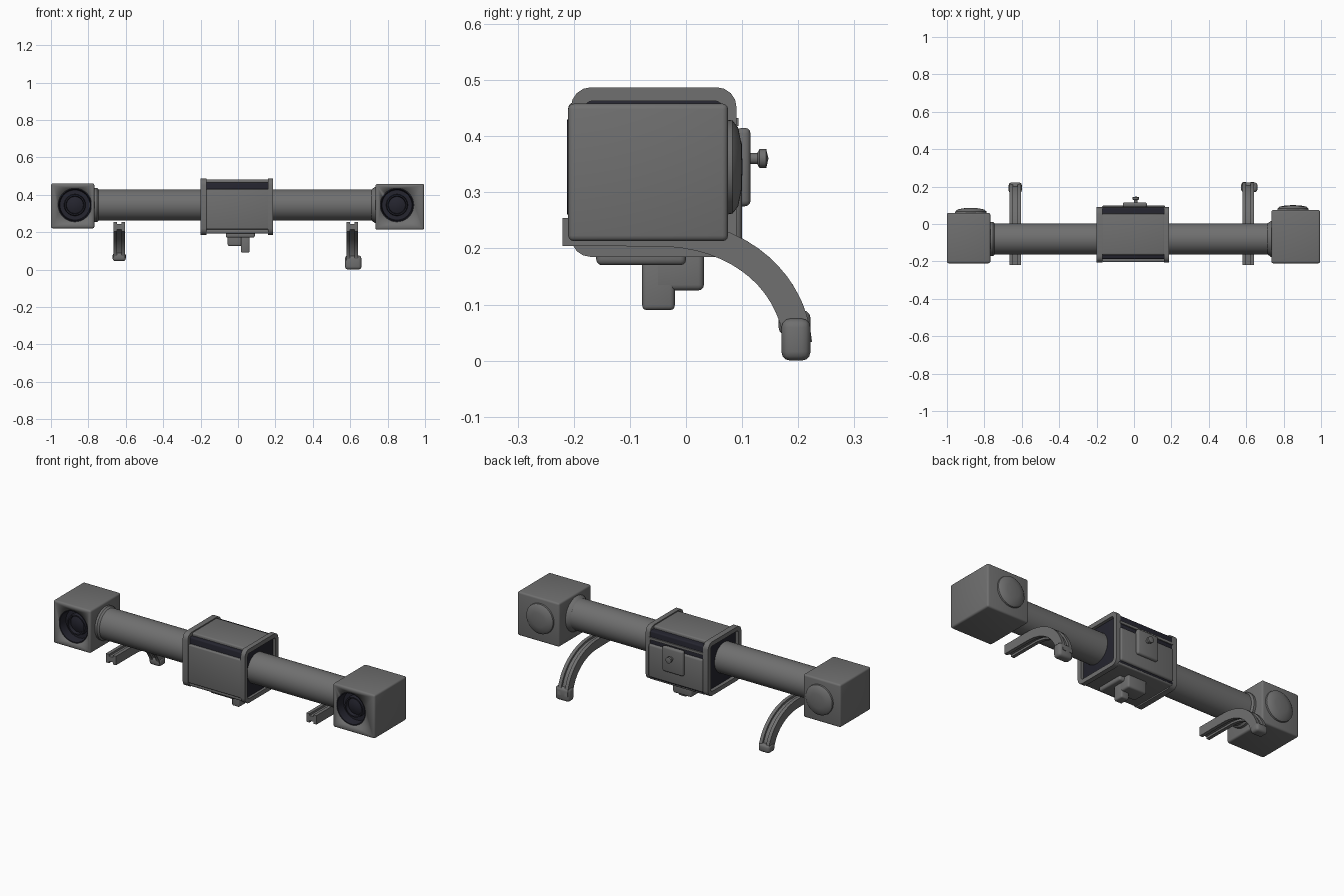
import bpy, bmesh, math
from mathutils import Vector

if "Cube" in bpy.data.objects:
    bpy.data.objects.remove(bpy.data.objects["Cube"])


def material(name, rgb):
    m = bpy.data.materials.new(name)
    m.diffuse_color = (*rgb, 1)
    m.use_nodes = True
    m.node_tree.nodes["Principled BSDF"].inputs["Base Color"].default_value = m.diffuse_color
    return m


GREY = material("mid grey", (0.16, 0.16, 0.16))
DARK = material("dark navy", (0.018, 0.018, 0.028))


def finish(name, bm, mat, angle=35):
    bmesh.ops.recalc_face_normals(bm, faces=bm.faces)
    me = bpy.data.meshes.new(name)
    bm.to_mesh(me)
    bm.free()
    ob = bpy.data.objects.new(name, me)
    bpy.context.collection.objects.link(ob)
    me.materials.append(mat)
    bpy.ops.object.select_all(action='DESELECT')
    ob.select_set(True)
    bpy.context.view_layer.objects.active = ob
    bpy.ops.object.shade_smooth_by_angle(angle=math.radians(angle))
    return ob


def box(name, x, y, z, mat=GREY, bevel=0.0):
    bm = bmesh.new()
    bmesh.ops.create_cube(bm, size=1)
    for v in bm.verts:
        v.co = Vector([(r[0] + r[1]) / 2 + c * (r[1] - r[0])
                       for c, r in zip(v.co, (x, y, z))])
    if bevel:
        bmesh.ops.bevel(bm, geom=bm.edges[:], offset=bevel, segments=3,
                        profile=0.5, affect='EDGES')
    return finish(name, bm, mat)


def lathe(name, profile, centre, axis, mat=GREY, n=40):
    """Spin (radius, distance) points round the x or y axis."""
    bm = bmesh.new()
    rings = []
    for r, d in profile:
        ring = []
        for i in range(n):
            a = 2 * math.pi * i / n
            u, w = r * math.cos(a), r * math.sin(a)
            p = (d, u, w) if axis == 'x' else (u, d, w)
            ring.append(bm.verts.new(Vector(centre) + Vector(p)))
        rings.append(ring)
    for a, b in zip(rings, rings[1:]):
        for i in range(n):
            j = (i + 1) % n
            bm.faces.new((a[i], a[j], b[j], b[i]))
    bmesh.ops.remove_doubles(bm, verts=bm.verts, dist=1e-5)
    return finish(name, bm, mat)


def rounded_rect(y, z, r, n=5):
    pts = []
    for k, (cy, cz) in enumerate(((y[1] - r, z[1] - r), (y[0] + r, z[1] - r),
                                  (y[0] + r, z[0] + r), (y[1] - r, z[0] + r))):
        for i in range(n):
            a = math.pi / 2 * (k + i / (n - 1))
            pts.append((cy + r * math.cos(a), cz + r * math.sin(a)))
    return pts


def side_frame(name, x0, x1, y, z, width):
    """Rounded rectangular hoop standing in the yz plane."""
    outer = rounded_rect(y, z, 0.035)
    inner = rounded_rect((y[0] + width, y[1] - width),
                         (z[0] + width, z[1] - width), 0.015)
    bm = bmesh.new()
    loops = [[bm.verts.new((x, *p)) for p in pts]
             for x, pts in ((x0, outer), (x1, outer), (x1, inner), (x0, inner))]
    n = len(outer)
    for a, b in zip(loops, loops[1:] + loops[:1]):
        for i in range(n):
            j = (i + 1) % n
            bm.faces.new((a[i], a[j], b[j], b[i]))
    return finish(name, bm, GREY)


def leg(name, x, t_end):
    """Grooved rail, straight below the tube and curving down at the back."""
    path = [Vector((-0.22, 0.229)), Vector((-0.12, 0.229))]
    b = [Vector(p) for p in ((-0.03, 0.228), (0.10, 0.22), (0.19, 0.14), (0.2, 0.03))]
    for i in range(15):
        t = t_end * i / 14
        s = 1 - t
        path.append(s**3 * b[0] + 3*s*s*t * b[1] + 3*s*t*t * b[2] + t**3 * b[3])
    h, w, g, d = 0.025, 0.031, 0.012, 0.011
    prof = [(-w, -h), (-g, -h), (-g, -h + d), (g, -h + d), (g, -h), (w, -h),
            (w, h), (g, h), (g, h - d), (-g, h - d), (-g, h), (-w, h)]
    bm = bmesh.new()
    rings = []
    for i, p in enumerate(path):
        t = (path[min(i + 1, len(path) - 1)] - path[max(i - 1, 0)]).normalized()
        nrm = Vector((-t.y, t.x))
        rings.append([bm.verts.new((x + u, p.x + nrm.x * v, p.y + nrm.y * v))
                      for u, v in prof])
    for a, c in zip(rings, rings[1:]):
        for i in range(12):
            j = (i + 1) % 12
            bm.faces.new((a[i], a[j], c[j], c[i]))
    bm.faces.new(rings[0])
    bm.faces.new(rings[-1])
    return finish(name, bm, GREY)


TY, TZ = -0.08, 0.345

# Long cross tube with collars where it meets the end housings
lathe("cross_tube", [(0, -0.8), (0.084, -0.8), (0.084, 0.8), (0, 0.8)], (0, TY, TZ), 'x')
lathe("left_collar", [(0.084, 0.02), (0.092, 0.01), (0.092, -0.03)], (-0.765, TY, TZ), 'x')
lathe("right_collar", [(0.084, -0.02), (0.098, 0), (0.098, 0.03)], (0.735, TY, TZ), 'x')

# End housings with recessed eyepiece bores in front and domes behind
for side, x, lx, y, z in (("left", (-1.0, -0.768), -0.872, (-0.21, 0.06), (0.22, 0.46)),
                          ("right", (0.735, 0.995), 0.85, (-0.21, 0.075), (0.213, 0.458))):
    house = box(side + "_housing", x, y, z, GREY, 0.01)
    cutter = lathe(side + "_bore_cutter",
                   [(0, -0.05), (0.088, -0.05), (0.088, 0.055), (0, 0.055)],
                   (lx, y[0], TZ), 'y')
    cutter.hide_render = True
    cutter.hide_set(True)
    mod = house.modifiers.new("bore", 'BOOLEAN')
    mod.operation = 'DIFFERENCE'
    mod.object = cutter
    lathe(side + "_eyepiece",
          [(0.09, -0.002), (0.085, -0.002), (0.08, 0.045), (0.058, 0.045), (0.055, 0.02),
           (0.048, 0.02), (0.045, 0.038), (0.025, 0.03), (0, 0.027)],
          (lx, y[0], TZ), 'y', DARK)
    lathe(side + "_back_dome",
          [(0.085, -0.005), (0.083, 0.008), (0.07, 0.018), (0.04, 0.024), (0, 0.026)],
          (lx, y[1], TZ), 'y')

# Central housing: dark core, outer panels and hoops at both sides
box("centre_core", (-0.18, 0.172), (-0.187, 0.088), (0.2, 0.466), DARK, 0.008)
box("front_panel", (-0.168, 0.166), (-0.203, -0.18), (0.215, 0.43), GREY, 0.006)
box("top_panel", (-0.172, 0.165), (-0.165, 0.055), (0.45, 0.482), GREY, 0.008)
box("bottom_panel", (-0.175, 0.17), (-0.19, 0.085), (0.192, 0.215), GREY, 0.008)
box("back_panel", (-0.17, 0.166), (0.07, 0.1), (0.21, 0.395), GREY, 0.01)
box("back_strip", (-0.17, 0.166), (0.07, 0.094), (0.418, 0.432), GREY)
side_frame("left_frame", -0.2, -0.168, (-0.205, 0.09), (0.185, 0.487), 0.024)
side_frame("right_frame", 0.16, 0.187, (-0.205, 0.09), (0.185, 0.487), 0.024)

# Focus knob on the back
box("back_plate", (-0.06, 0.07), (0.09, 0.115), (0.275, 0.415), GREY, 0.01)
lathe("back_knob", [(0.01, 0), (0.01, 0.022), (0.017, 0.026), (0.017, 0.038), (0, 0.042)],
      (0.01, 0.105, 0.36), 'y', GREY, 20)

# Mount under the central housing
box("mount_plate", (-0.065, 0.09), (-0.16, 0.0), (0.17, 0.2), GREY, 0.01)
box("mount_block", (-0.055, 0.062), (-0.06, 0.032), (0.125, 0.2), GREY, 0.01)
box("mount_peg", (0.015, 0.062), (-0.078, -0.02), (0.09, 0.18), GREY, 0.008)

# Curved legs with rounded feet
leg("left_leg", -0.634, 0.88)
leg("right_leg", 0.61, 1.0)
box("left_foot", (-0.67, -0.6), (0.165, 0.222), (0.045, 0.09), GREY, 0.014)
box("right_foot", (0.572, 0.66), (0.17, 0.222), (0.0, 0.075), GREY, 0.016)
